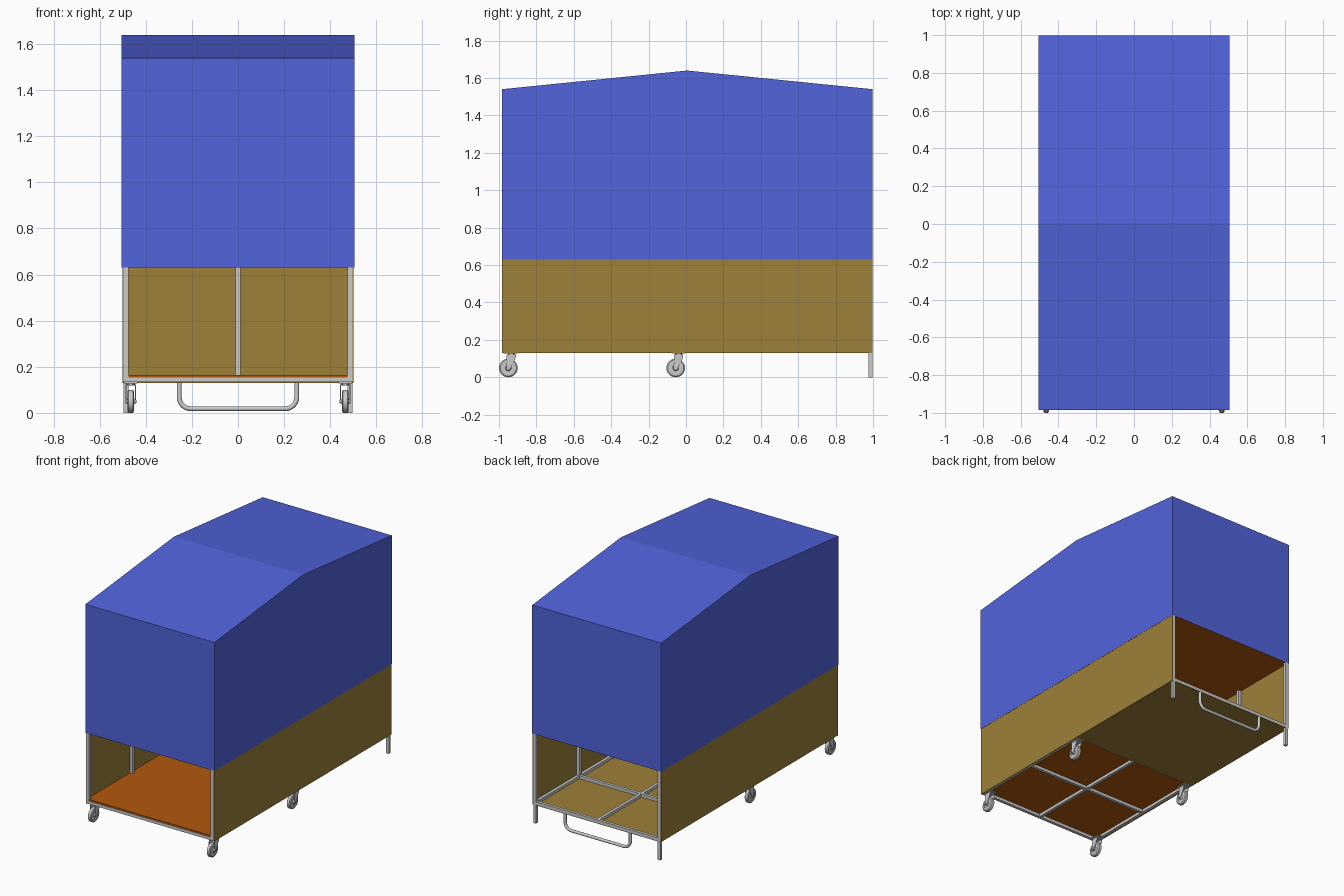
import bpy, bmesh, math
from mathutils import Matrix, Vector

if "Cube" in bpy.data.objects:
    bpy.data.objects.remove(bpy.data.objects["Cube"])


def material(name, rgb):
    m = bpy.data.materials.new(name)
    m.diffuse_color = (*rgb, 1)
    m.use_nodes = True
    m.node_tree.nodes["Principled BSDF"].inputs["Base Color"].default_value = m.diffuse_color
    return m


BLUE = material("blue_cover", (0.085, 0.127, 0.716))
TAN = material("tan_panel", (0.34, 0.22, 0.04))
ORANGE = material("orange_board", (0.45, 0.10, 0.004))


def finish(bm, name, mat=None, smooth=False):
    bmesh.ops.recalc_face_normals(bm, faces=bm.faces)
    me = bpy.data.meshes.new(name)
    bm.to_mesh(me)
    bm.free()
    ob = bpy.data.objects.new(name, me)
    bpy.context.collection.objects.link(ob)
    if mat:
        me.materials.append(mat)
    if smooth:
        bpy.ops.object.select_all(action='DESELECT')
        bpy.context.view_layer.objects.active = ob
        ob.select_set(True)
        bpy.ops.object.shade_smooth_by_angle(angle=math.radians(35))
    return ob


def box(name, x0, x1, y0, y1, z0, z1, mat=None):
    bm = bmesh.new()
    m = Matrix.Translation(((x0 + x1) / 2, (y0 + y1) / 2, (z0 + z1) / 2)) @ \
        Matrix.Diagonal((x1 - x0, y1 - y0, z1 - z0, 1))
    bmesh.ops.create_cube(bm, size=1, matrix=m)
    return finish(bm, name, mat)


def prism(name, profile, x0, x1, mat=None):
    """Extrude a (y, z) outline along x."""
    bm = bmesh.new()
    f = bm.faces.new([bm.verts.new((x0, y, z)) for y, z in profile])
    new = bmesh.ops.extrude_face_region(bm, geom=[f])['geom']
    bmesh.ops.translate(bm, vec=(x1 - x0, 0, 0),
                        verts=[v for v in new if isinstance(v, bmesh.types.BMVert)])
    return finish(bm, name, mat)


def lathe_x(name, profile, centre, steps=32):
    """Spin a closed (x, radius) outline about the x axis."""
    bm = bmesh.new()
    vs = [bm.verts.new((x, 0, r)) for x, r in profile]
    es = [bm.edges.new((vs[i], vs[(i + 1) % len(vs)])) for i in range(len(vs))]
    bmesh.ops.spin(bm, geom=vs + es, cent=(0, 0, 0), axis=(1, 0, 0),
                   angle=math.tau, steps=steps)
    bmesh.ops.remove_doubles(bm, verts=bm.verts, dist=1e-5)
    bmesh.ops.translate(bm, vec=centre, verts=bm.verts)
    return finish(bm, name, None, True)


Y0, Y1, YM = -0.985, 0.997, 0.006
W = 0.497          # half width of the tube frame
T = 0.021          # tube size
ZB, ZF, ZT = 0.133, 0.154, 0.63   # frame bottom, frame top, lower body top

# Gabled cover, open underneath
cover = prism("cover", [(Y0, ZT), (Y1 + 0.001, ZT), (Y1 + 0.001, 1.54),
                        (YM, 1.64), (Y0, 1.54)], -0.505, 0.505, BLUE)
bm = bmesh.new()
bm.from_mesh(cover.data)
bmesh.ops.delete(bm, geom=[f for f in bm.faces if f.normal.z < -0.9], context='FACES')
bm.to_mesh(cover.data)
bm.free()

# Boards and panels
box("ceiling_board", -W - .004, W + .004, Y0 + .002, Y1 - .002, ZT + .002, ZT + .014, ORANGE)
box("front_floor", -W + .001, W - .001, Y0 + .004, YM, ZF, ZF + .01, ORANGE)
box("rear_floor", -W, W, YM, Y1, ZB - .004, ZB, TAN)
box("divider", -W, W, YM + T / 2, YM + T / 2 + .005, ZB, ZT, TAN)
for s, side in ((-1, "left"), (1, "right")):
    a, b = sorted((s * W, s * (W + .005)))
    box(side + "_side_panel", a, b, Y0, Y1, ZB - .003, ZT, TAN)

# Base frame: cross bars and lengthwise bars
rows = [Y0 + T / 2, (Y0 + YM) / 2, YM, (YM + Y1) / 2, Y1 - T / 2]
for i, y in enumerate(rows):
    box(f"cross_bar_{i}", -W, W, y - T / 2, y + T / 2, ZB, ZF)
for i, x in enumerate((-W + T / 2, 0, W - T / 2)):
    box(f"long_bar_{i}", x - T / 2, x + T / 2, Y0, Y1, ZB + .0005, ZF - .0005)

# Upright posts; the rear ones reach the ground as legs
for i, y in enumerate(rows):
    for s, side in ((-1, "left"), (1, "right")):
        x = s * (W - T / 2)
        z0 = 0 if i == 4 else ZB
        box(f"{side}_post_{i}", x - T / 2, x + T / 2, y - T / 2, y + T / 2, z0, ZT + .002)
box("middle_post", -T / 2, T / 2, YM - T / 2, YM + T / 2, ZB, ZT + .002)

# Casters
tyre = [(-.014, .030), (-.014, .043), (-.009, .05), (.009, .05), (.014, .043), (.014, .030)]
hub = [(-.009, .004), (-.016, .012), (-.009, .016), (-.009, .031),
       (.009, .031), (.009, .016), (.016, .012), (.009, .004)]
fork = [(-.011, .040), (.008, .040), (.040, .105), (.040, .122), (-.008, .122), (-.010, .100)]
for yc, row in ((-0.95, "front"), (-0.055, "middle")):
    for s, side in ((-1, "left"), (1, "right")):
        n, xc = f"{row}_{side}_caster", s * 0.465
        lathe_x(n + "_tyre", tyre, (xc, yc, .05))
        lathe_x(n + "_hub", hub, (xc, yc, .05))
        lathe_x(n + "_axle", [(-.024, .0001), (-.024, .007), (.024, .007), (.024, .0001)],
                (xc, yc, .05), 16)
        pts = [(y + yc, z) for y, z in fork]
        for t in (-1, 1):
            prism(n + "_fork", pts, xc + t * .020 - .002, xc + t * .020 + .002)
        box(n + "_crown", xc - .022, xc + .022, yc - .008, yc + .040, .118, .123)
        box(n + "_plate", xc - .030, xc + .030, yc - .022, yc + .052, .127, ZB)
        bm = bmesh.new()
        bmesh.ops.create_cone(bm, cap_ends=True, segments=20, radius1=.018, radius2=.018,
                              depth=.008, matrix=Matrix.Translation((xc, yc + .016, .125)))
        finish(bm, n + "_swivel", None, True)

# Bent tube step under the rear edge
hw, zt, zb, r = 0.255, 0.14, 0.018, 0.05
path = [(-hw, zt)]
for cx, a0 in ((-hw + r, math.pi), (hw - r, 1.5 * math.pi)):
    for k in range(9):
        a = a0 + k / 8 * math.pi / 2
        path.append((cx + r * math.cos(a), zb + r + r * math.sin(a)))
path.append((hw, zt))
cu = bpy.data.curves.new("rear_handle", 'CURVE')
cu.dimensions = '3D'
cu.bevel_depth = 0.0105
cu.bevel_resolution = 3
cu.use_fill_caps = True
sp = cu.splines.new('POLY')
sp.points.add(len(path) - 1)
for p, (x, z) in zip(sp.points, path):
    p.co = (x, Y1 - T / 2, z, 1)
    p.radius = 1
bpy.context.collection.objects.link(bpy.data.objects.new("rear_handle", cu))
